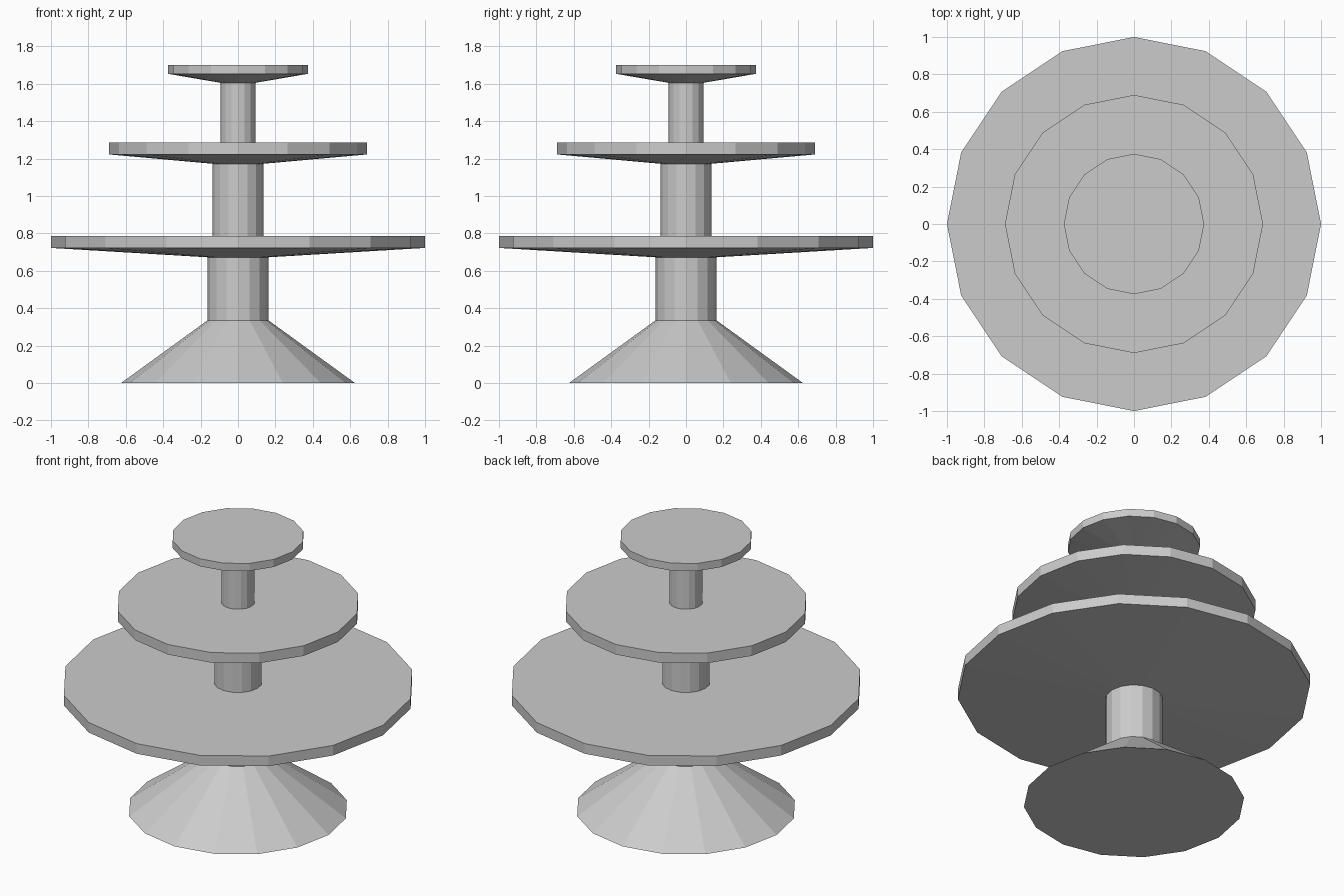
import bpy
import bmesh
from math import cos, sin, tau

if "Cube" in bpy.data.objects:
    bpy.data.objects.remove(bpy.data.objects["Cube"])

SIDES = 16


def lathe(name, profile, cap_bottom=False, cap_top=False):
    """Revolve (radius, z) points, listed from bottom to top, into flat-faced rings."""
    bm = bmesh.new()
    rings = [[bm.verts.new((r * cos(tau * i / SIDES), r * sin(tau * i / SIDES), z))
              for i in range(SIDES)] for r, z in profile]
    for low, high in zip(rings, rings[1:]):
        for i in range(SIDES):
            j = (i + 1) % SIDES
            bm.faces.new((low[i], low[j], high[j], high[i]))
    if cap_bottom:
        bm.faces.new(rings[0][::-1])
    if cap_top:
        bm.faces.new(rings[-1])
    mesh = bpy.data.meshes.new(name)
    bm.to_mesh(mesh)
    bm.free()
    obj = bpy.data.objects.new(name, mesh)
    bpy.context.collection.objects.link(obj)


# Flared foot
lathe("foot", [(0.625, 0), (0.163, 0.335)], cap_bottom=True)

# Tiers: name, stem radius, stem bottom, plate radius, plate top, next stem radius
tiers = [
    ("lower", 0.163, 0.335, 1.0, 0.785, 0.136),
    ("middle", 0.136, 0.785, 0.69, 1.285, 0.094),
    ("upper", 0.094, 1.285, 0.375, 1.70, None),
]
for name, stem_r, stem_z, plate_r, top, next_r in tiers:
    under, rim = top - 0.113, top - 0.063
    if next_r is None:
        under, rim = top - 0.095, top - 0.047
    # Stem
    lathe(name + "_stem", [(stem_r, stem_z), (stem_r, under)])
    # Plate with tapered underside; its top meets the next stem
    plate = [(stem_r, under), (plate_r, rim), (plate_r, top)]
    if next_r:
        plate.append((next_r, top))
    lathe(name + "_plate", plate, cap_top=next_r is None)
